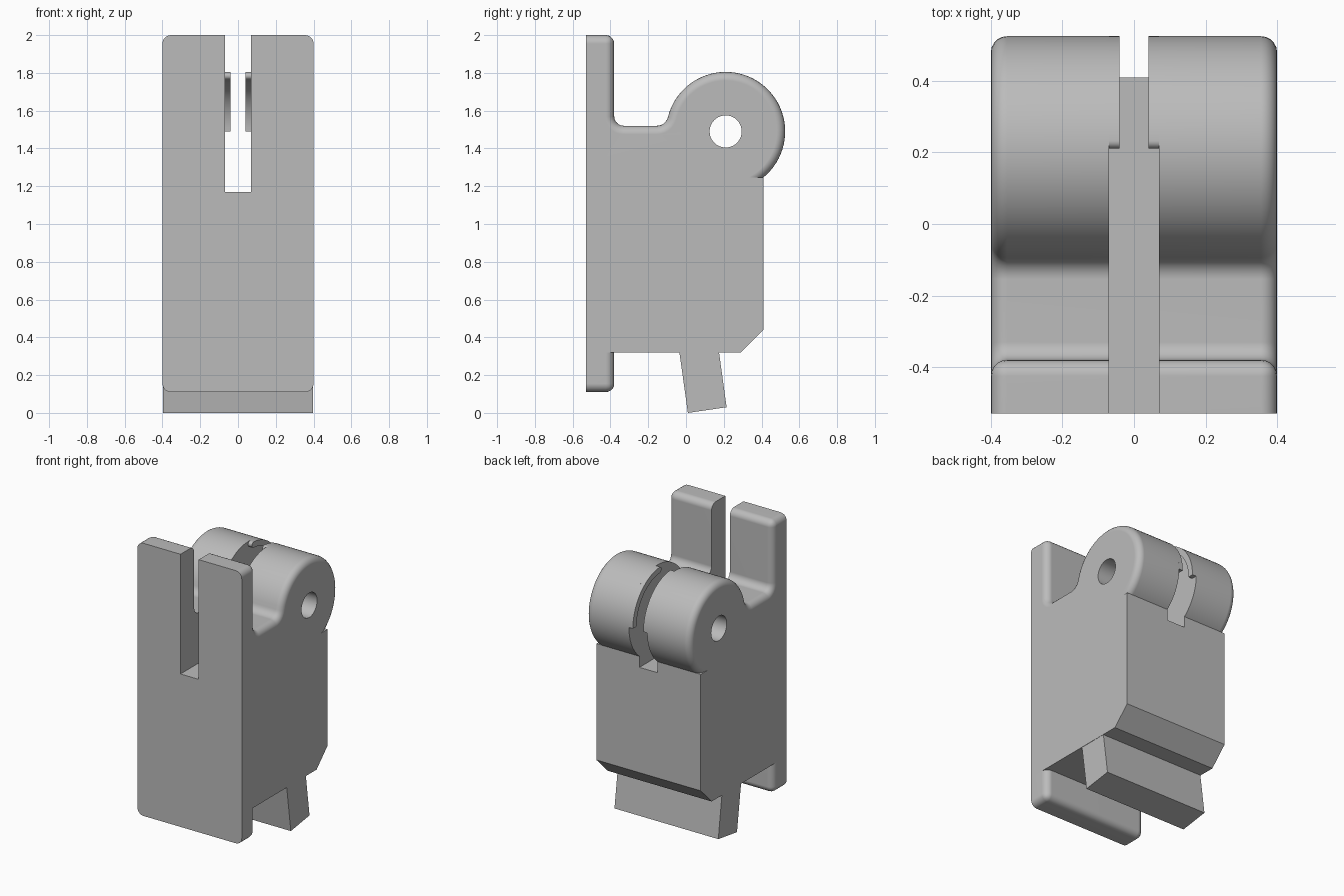
import bpy, bmesh
from math import sin, cos, radians, atan2, degrees, sqrt

cube = bpy.data.objects.get("Cube")
if cube:
    bpy.data.objects.remove(cube, do_unlink=True)

grey = bpy.data.materials.new("plain grey")
grey.use_nodes = True
COLOUR = (0.5, 0.5, 0.5, 1)
grey.diffuse_color = COLOUR
grey.node_tree.nodes["Principled BSDF"].inputs["Base Color"].default_value = COLOUR

HALF = 0.4             # half width
SLOT = 0.07            # half width of the slot
FRONT, PLATE_BACK, BACK = -0.53, -0.38, 0.41
TOP, SHELF, SLOT_FLOOR, UNDERSIDE, PLATE_BOTTOM = 2.0, 1.52, 1.17, 0.32, 0.11
PIN = (0.21, 1.49)     # knuckle centre (y, z)
RADIUS = 0.315
ROUND = 0.045


def arc(centre, r, a0, a1, n):
    """Points (y, z) on an arc, angles in degrees."""
    angles = [radians(a0 + (a1 - a0) * i / n) for i in range(n + 1)]
    return [(centre[0] + r * cos(a), centre[1] + r * sin(a)) for a in angles]


def extrude(name, profile, x0, x1, rounded=None, mirror=False):
    """Extrude a (y, z) profile along x and round the edges chosen by a rule."""
    bm = bmesh.new()
    face = bm.faces.new([bm.verts.new((x0, y, z)) for y, z in profile])
    ext = bmesh.ops.extrude_face_region(bm, geom=[face])
    moved = [v for v in ext["geom"] if isinstance(v, bmesh.types.BMVert)]
    bmesh.ops.translate(bm, verts=moved, vec=(x1 - x0, 0, 0))
    bmesh.ops.recalc_face_normals(bm, faces=bm.faces)
    if rounded:
        edges = [e for e in bm.edges if rounded(e.verts[0].co, e.verts[1].co)]
        bmesh.ops.bevel(bm, geom=edges, offset=ROUND, segments=5, profile=0.5,
                        affect='EDGES', clamp_overlap=False)
    mesh = bpy.data.meshes.new(name)
    bm.to_mesh(mesh)
    bm.free()
    mesh.materials.append(grey)
    ob = bpy.data.objects.new(name, mesh)
    bpy.context.collection.objects.link(ob)
    if mirror:
        ob.modifiers.new("mirror", 'MIRROR').use_mirror_merge = False
    return ob


def activate(ob):
    bpy.ops.object.select_all(action='DESELECT')
    ob.select_set(True)
    bpy.context.view_layer.objects.active = ob


def smooth(ob):
    activate(ob)
    bpy.ops.object.shade_smooth_by_angle(angle=radians(32))
    ob.modifiers.new("flat sides", 'WEIGHTED_NORMAL').keep_sharp = True


def near(a, b):
    return abs(a - b) < 1e-4


def rim_rule(tip_z, hidden):
    """Outer side rims and the plate's rear tip edge; the front stays sharp."""
    def rule(a, b):
        if near(a.y, FRONT) and near(b.y, FRONT):
            return False
        if hidden(a.z) and hidden(b.z):
            return False
        side = near(abs(a.x), HALF) and near(a.x, b.x)
        tip = all(near(v.y, PLATE_BACK) and near(v.z, tip_z) for v in (a, b))
        return side or tip
    return rule


# Main block with a chamfered lower back edge
extrude("main_block", [(FRONT, UNDERSIDE), (0.29, UNDERSIDE), (BACK, 0.44),
                       (BACK, SLOT_FLOOR), (FRONT, SLOT_FLOOR)], -HALF, HALF)

# Block cheeks on either side of the slot
cheek_top = PIN[1] - sqrt(RADIUS ** 2 - (BACK - PIN[0]) ** 2)
extrude("block_cheeks", [(FRONT, SLOT_FLOOR), (BACK, SLOT_FLOOR),
                         (BACK, cheek_top), (FRONT, cheek_top)],
        SLOT, HALF, mirror=True)

# Upper plate, shelf and knuckle as one flowing profile
blend = 0.06
rise = SHELF + blend - PIN[1]
reach = sqrt((RADIUS + blend) ** 2 - rise ** 2)
meet = degrees(atan2(rise, -reach))
profile = [(FRONT, TOP), (PLATE_BACK, TOP)]
profile += arc((PLATE_BACK + 0.05, SHELF + 0.05), 0.05, 180, 270, 6)
profile += arc((PIN[0] - reach, SHELF + blend), blend, -90, meet - 180, 6)
profile += arc(PIN, RADIUS, meet, -60, 48)[1:]
base = profile[-1][1]
profile.append((FRONT, base))
upper = extrude("plate_and_knuckle", profile, SLOT, HALF,
                rim_rule(TOP, lambda z: z < base + 1e-4))

# Pin hole through the knuckle
cutter = extrude("pin_hole_cutter", arc(PIN, 0.085, 0, 360, 40)[:-1], 0, 0.6)
cutter.hide_render = True
cut = upper.modifiers.new("pin hole", 'BOOLEAN')
cut.operation, cut.solver, cut.object = 'DIFFERENCE', 'EXACT', cutter
activate(upper)
bpy.ops.object.modifier_apply(modifier=cut.name)
bpy.data.objects.remove(cutter, do_unlink=True)
upper.modifiers.new("mirror", 'MIRROR').use_mirror_merge = False
smooth(upper)

# Curved lips that narrow the slot at the back of the knuckle
lip = 0.02
end = arc(PIN, RADIUS - lip, 86, 86, 1)[0]
profile = arc(PIN, RADIUS, 0, 86, 20)
profile += arc(end, lip, 86, 266, 8)[1:-1]
profile += arc(PIN, RADIUS - 2 * lip, 86, 0, 20)
smooth(extrude("slot_lips", profile, 0.04, SLOT, mirror=True))

# Lower end of the plate
smooth(extrude("lower_plate", [(FRONT, PLATE_BOTTOM), (PLATE_BACK, PLATE_BOTTOM),
                               (PLATE_BACK, UNDERSIDE), (FRONT, UNDERSIDE)],
               -HALF, HALF, rim_rule(PLATE_BOTTOM, lambda z: near(z, UNDERSIDE))))

# Slanted foot and its round head set inside the block
inner = HALF - 0.002
extrude("foot", [(0.01, 0), (0.215, 0.03), (0.15, 0.5), (-0.06, 0.5)], -inner, inner)
smooth(extrude("foot_head", arc((0.045, 0.58), 0.18, 0, 360, 32)[:-1],
               -inner + 0.01, inner - 0.01))
